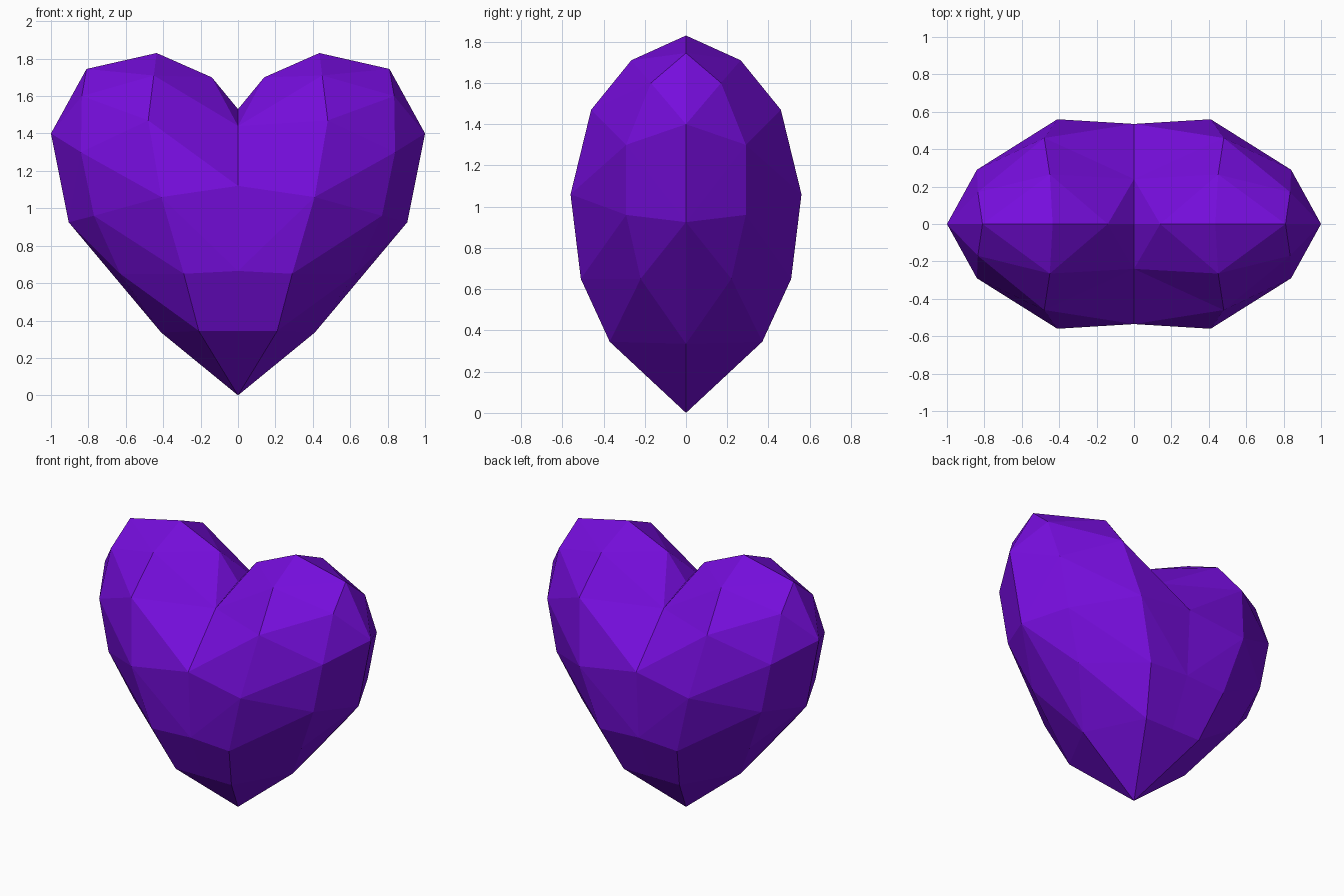
import bpy
import bmesh

if "Cube" in bpy.data.objects:
    bpy.data.objects.remove(bpy.data.objects["Cube"])

# One quarter of the heart (x >= 0, y <= 0)
P = {
    # rim, tip to notch
    "tip": (0, 0, 0), "r1": (.41, 0, .335), "r2": (.905, 0, .925),
    "r3": (1, 0, 1.4), "r4": (.81, 0, 1.745), "r5": (.435, 0, 1.83),
    "r6": (.14, 0, 1.70), "notch": (0, 0, 1.53),
    # ring between rim and front
    "m1": (.63, -.22, .65), "m2": (.77, -.29, .96),
    "m3": (.84, -.29, 1.3), "m4": (.835, -.17, 1.6),
    # bulging front of the lobe
    "f0": (.21, -.37, .345), "f1": (.29, -.51, .65), "f2": (.41, -.56, 1.06),
    "f3": (.48, -.46, 1.47), "f4": (.45, -.265, 1.71),
    # centre line
    "c0": (0, -.37, .345), "c1": (0, -.51, .665),
    "c2": (0, -.535, 1.12), "c3": (0, -.24, 1.44),
}
FACES = """tip f0 c0|tip r1 f0|c0 f0 f1 c1|c1 f1 f2|c1 f2 c2|c2 f2 f3|c2 f3 c3|
c3 f3 f4|c3 f4 r6|c3 r6 notch|r6 f4 r5|r5 f4 r4|r4 f4 m4|f4 f3 m4|f3 m3 m4|
f3 f2 m3|f2 m2 m3|f2 f1 m2|f1 m1 m2|f0 m1 f1|f0 r1 m1|r1 r2 m1|m1 r2 m2|
m2 r2 m3|r2 r3 m3|m3 r3 m4|m4 r3 r4"""

bm = bmesh.new()
v = {name: bm.verts.new(co) for name, co in P.items()}
for face in FACES.split("|"):
    bm.faces.new([v[name] for name in face.split()])

# Mirror to the left, then to the back
for axis in (0, 1):
    geom = bm.verts[:] + bm.edges[:] + bm.faces[:]
    copy = bmesh.ops.duplicate(bm, geom=geom)["geom"]
    for e in copy:
        if isinstance(e, bmesh.types.BMVert):
            e.co[axis] *= -1
    bmesh.ops.reverse_faces(
        bm, faces=[e for e in copy if isinstance(e, bmesh.types.BMFace)])
    bmesh.ops.remove_doubles(bm, verts=bm.verts[:], dist=.001)
bmesh.ops.recalc_face_normals(bm, faces=bm.faces[:])

mesh = bpy.data.meshes.new("heart")
bm.to_mesh(mesh)
bm.free()
purple = bpy.data.materials.new("purple")
purple.diffuse_color = (.18, .004, .72, 1)
purple.use_nodes = True
purple.node_tree.nodes["Principled BSDF"].inputs["Base Color"].default_value = purple.diffuse_color
mesh.materials.append(purple)
heart = bpy.data.objects.new("heart", mesh)
bpy.context.collection.objects.link(heart)
